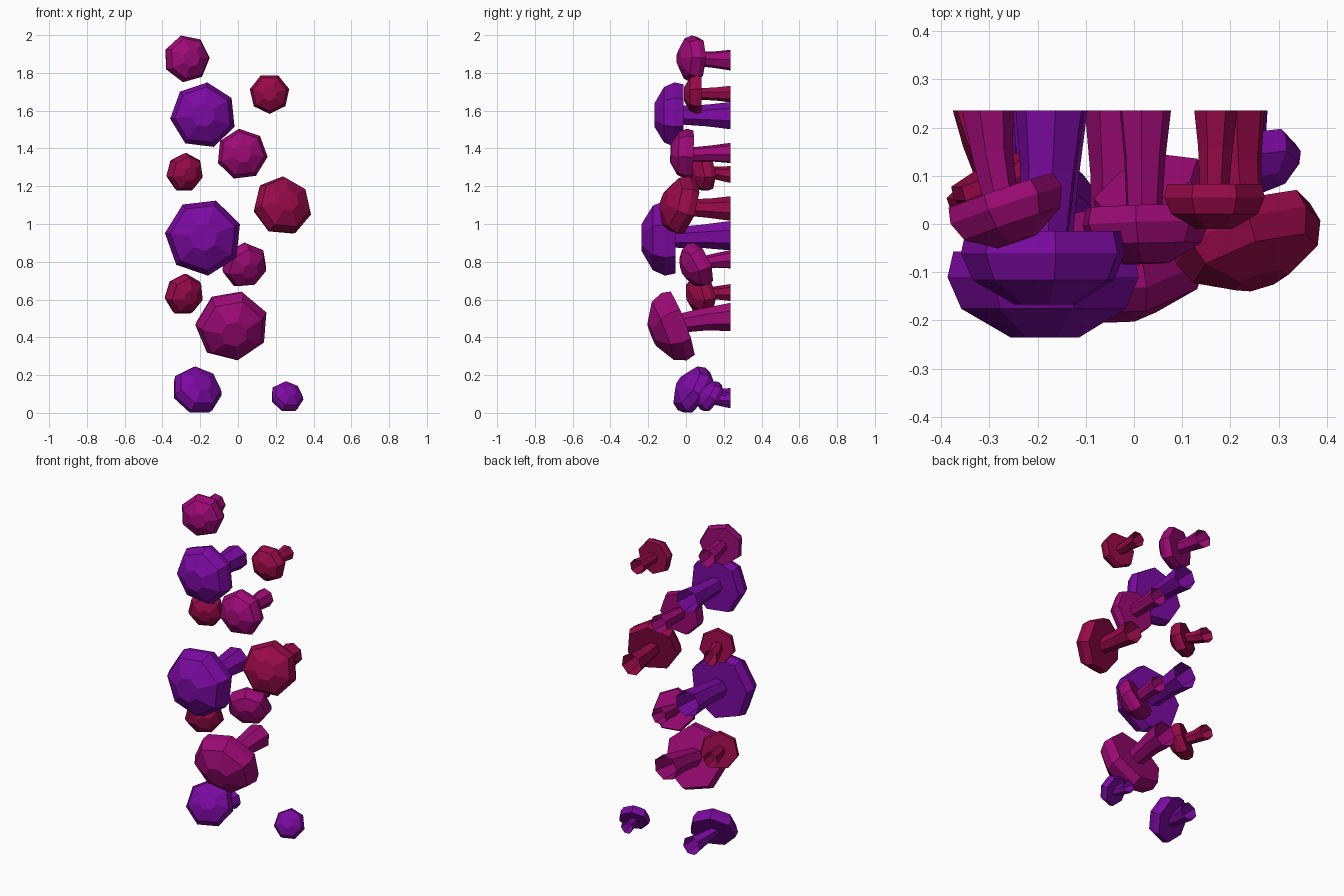
import bpy, bmesh
from math import sin, cos, radians, pi
from mathutils import Vector

if "Cube" in bpy.data.objects:
    bpy.data.objects.remove(bpy.data.objects["Cube"])

SIDES = 7
WALL_Y = 0.235

def material(name, rgb):
    m = bpy.data.materials.new(name)
    m.diffuse_color = (*rgb, 1)
    m.use_nodes = True
    m.node_tree.nodes["Principled BSDF"].inputs["Base Color"].default_value = m.diffuse_color
    return m

MATS = {
    "violet": material("violet", (0.2, 0.003, 0.36)),
    "magenta": material("magenta", (0.34, 0.003, 0.18)),
    "red": material("red", (0.31, 0.003, 0.065)),
}

def loft(name, rings, mat, close_start=False, close_end=False):
    """Join rings of (centre, axis, radius, angle) into one flat-shaded mesh."""
    bm = bmesh.new()
    loops = []
    for centre, axis, radius, angle in rings:
        n = axis.normalized()
        up = (Vector((0, 0, 1)) - n * n.z).normalized()
        right = up.cross(n)
        loops.append([bm.verts.new(centre + radius * (
            right * cos(radians(angle) + 2 * pi * i / SIDES)
            + up * sin(radians(angle) + 2 * pi * i / SIDES))) for i in range(SIDES)])
    for a, b in zip(loops, loops[1:]):
        for i in range(SIDES):
            j = (i + 1) % SIDES
            bm.faces.new((a[i], a[j], b[j], b[i]))
    if close_start:
        bm.faces.new(loops[0][::-1])
    if close_end:
        bm.faces.new(loops[-1])
    me = bpy.data.meshes.new(name)
    bm.to_mesh(me)
    bm.free()
    ob = bpy.data.objects.new(name, me)
    bpy.context.collection.objects.link(ob)
    me.materials.append(mat)

# Cap profile: (radius, height along the cap axis), as parts of the cap radius
CAP = [(0.94, 0.0), (1.0, 0.26), (0.86, 0.58), (0.36, 0.87)]

def mushroom(i, colour, centre, r, facing, angle, root, stem_r):
    n = Vector(facing).normalized()
    base = Vector(centre) - n * 0.43 * r
    # cap
    loft(f"mushroom_cap_{i}", [(base + n * h * r, n, k * r, angle) for k, h in CAP],
         MATS[colour], True, True)
    # stem, bending from the wall into the underside of the cap, open at the wall
    p0 = Vector((root[0], WALL_Y, root[1]))
    p1 = p0.lerp(base, 0.5)
    p1.x, p1.z = p0.x * 0.8 + base.x * 0.2, p0.z * 0.8 + base.z * 0.2
    rings = []
    for t, k in ((0, 1.0), (0.5, 0.8), (1, 0.7)):
        p = p0 * (1 - t) ** 2 + p1 * 2 * t * (1 - t) + base * t * t
        rings.append((p, Vector((0, -1, 0)).lerp(n, t), stem_r * k, angle))
    loft(f"mushroom_stem_{i}", rings, MATS[colour])

# colour, cap centre, cap radius, facing, turn, stem root (x, z), stem radius
MUSHROOMS = [
    ("magenta", (-0.263, 0.016, 1.876), 0.127, (0.32, -0.94, 0.03), 105, (-0.305, 1.868), 0.056),
    ("violet", (-0.184, -0.09, 1.575), 0.176, (0.0, -1, 0.0), 83, (-0.172, 1.572), 0.074),
    ("red", (0.167, 0.037, 1.69), 0.107, (0.0, -1, 0.0), 116, (0.17, 1.69), 0.046),
    ("magenta", (0.022, -0.022, 1.37), 0.136, (0.03, -1, 0.03), 97, (0.022, 1.375), 0.055),
    ("red", (-0.272, 0.075, 1.27), 0.105, (0.42, -0.9, -0.12), 90, (-0.33, 1.26), 0.047),
    ("red", (0.245, -0.053, 1.105), 0.161, (0.3, -0.92, 0.27), 85, (0.207, 1.08), 0.067),
    ("violet", (-0.183, -0.145, 0.93), 0.205, (0.0, -1, 0.0), 71, (-0.172, 0.94), 0.08),
    ("magenta", (0.045, 0.038, 0.772), 0.126, (0.36, -0.85, -0.38), 95, (0.02, 0.812), 0.05),
    ("red", (-0.274, 0.062, 0.622), 0.112, (0.5, -0.84, -0.2), 90, (-0.33, 0.635), 0.047),
    ("magenta", (-0.028, -0.1, 0.446), 0.196, (0.1, -0.93, -0.36), 75, (-0.025, 0.508), 0.077),
    ("violet", (-0.208, 0.02, 0.133), 0.138, (0.33, -0.77, 0.5), 90, (-0.2, 0.075), 0.056),
    ("violet", (0.265, 0.117, 0.095), 0.09, (0.3, -0.78, 0.52), 90, (0.238, 0.072), 0.04),
]
for i, spec in enumerate(MUSHROOMS, 1):
    mushroom(i, *spec)
